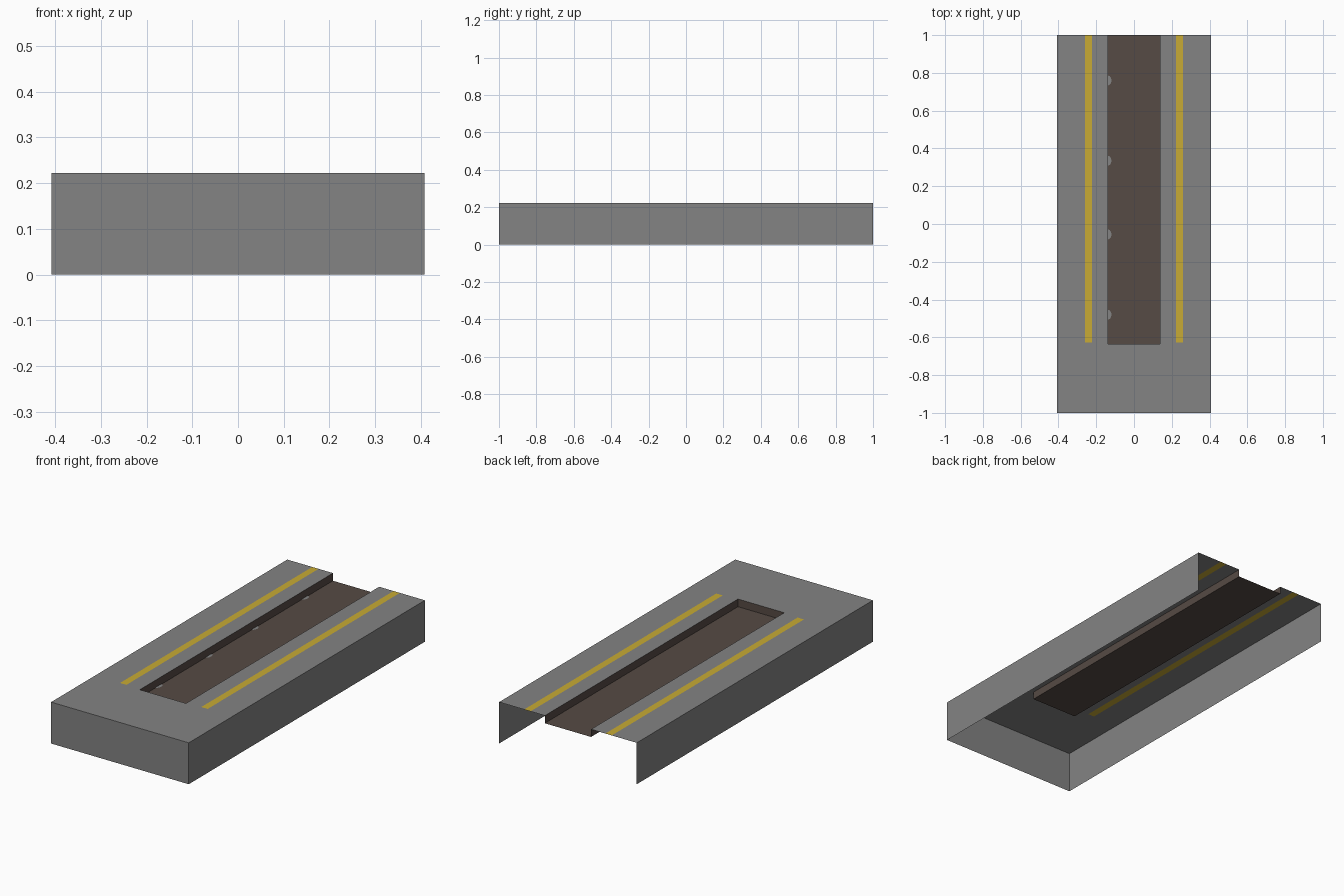
import bpy, bmesh, math

if "Cube" in bpy.data.objects:
    bpy.data.objects.remove(bpy.data.objects["Cube"])

W, L, H = 0.408, 1.0, 0.222        # half width, half length, height
CW, CY, FZ = 0.137, -0.636, 0.181  # channel half width, front end, floor height
S0, S1, SY = 0.222, 0.26, -0.628   # stripe inner/outer x and front end


def material(name, rgb):
    m = bpy.data.materials.new(name)
    m.diffuse_color = (*rgb, 1)
    m.use_nodes = True
    m.node_tree.nodes["Principled BSDF"].inputs["Base Color"].default_value = m.diffuse_color
    return m


grey = material("concrete grey", (0.227, 0.227, 0.227))
brown = material("dark brown", (0.093, 0.069, 0.058))
yellow = material("stripe yellow", (0.58, 0.41, 0.035))


def sheet(name, polys, mats):
    """polys: list of (points, material index), counter-clockwise from outside."""
    bm = bmesh.new()
    for pts, mi in polys:
        bm.faces.new([bm.verts.new(p) for p in pts]).material_index = mi
    bmesh.ops.remove_doubles(bm, verts=bm.verts, dist=1e-5)
    me = bpy.data.meshes.new(name)
    bm.to_mesh(me)
    bm.free()
    for m in mats:
        me.materials.append(m)
    ob = bpy.data.objects.new(name, me)
    bpy.context.collection.objects.link(ob)
    return ob


def flat(x0, x1, y0, y1, z):
    return [(x0, y0, z), (x1, y0, z), (x1, y1, z), (x0, y1, z)]


def wall(a, b, z0, z1):
    return [(*a, z0), (*b, z0), (*b, z1), (*a, z1)]


# outer walls: front, right and left (back and underside are open)
sheet("outer_walls", [
    (wall((-W, -L), (W, -L), 0, H), 0),
    (wall((W, -L), (W, L), 0, H), 0),
    (wall((-W, L), (-W, -L), 0, H), 0)], [grey])

# deck top around the channel, with yellow stripes cut in as strips
xs = [-W, -S1, -S0, -CW, CW, S0, S1, W]
deck = []
for i, (a, b) in enumerate(zip(xs, xs[1:])):
    deck.append((flat(a, b, -L, CY, H), 0))
    if i == 3:
        continue
    deck.append((flat(a, b, CY, SY, H), 0))
    deck.append((flat(a, b, SY, L, H), 1 if i in (1, 5) else 0))
sheet("deck_top", deck, [grey, yellow])

# sunken channel: floor, side walls and front end, open at the back
sheet("channel", [
    (flat(-CW, CW, CY, L, FZ), 0),
    (wall((-CW, CY), (-CW, L), FZ, H), 0),
    (wall((CW, L), (CW, CY), FZ, H), 0),
    (wall((CW, CY), (-CW, CY), FZ, H), 0)], [brown])

# small grey half-round marks along the left edge of the channel floor
marks = []
for y in (0.76, 0.335, -0.055, -0.48):
    arc = [math.radians(t) for t in range(-90, 91, 30)]
    marks.append(([(-CW + 0.018 * math.cos(t), y + 0.026 * math.sin(t), FZ + 0.002)
                   for t in arc], 0))
sheet("floor_marks", marks, [grey])
